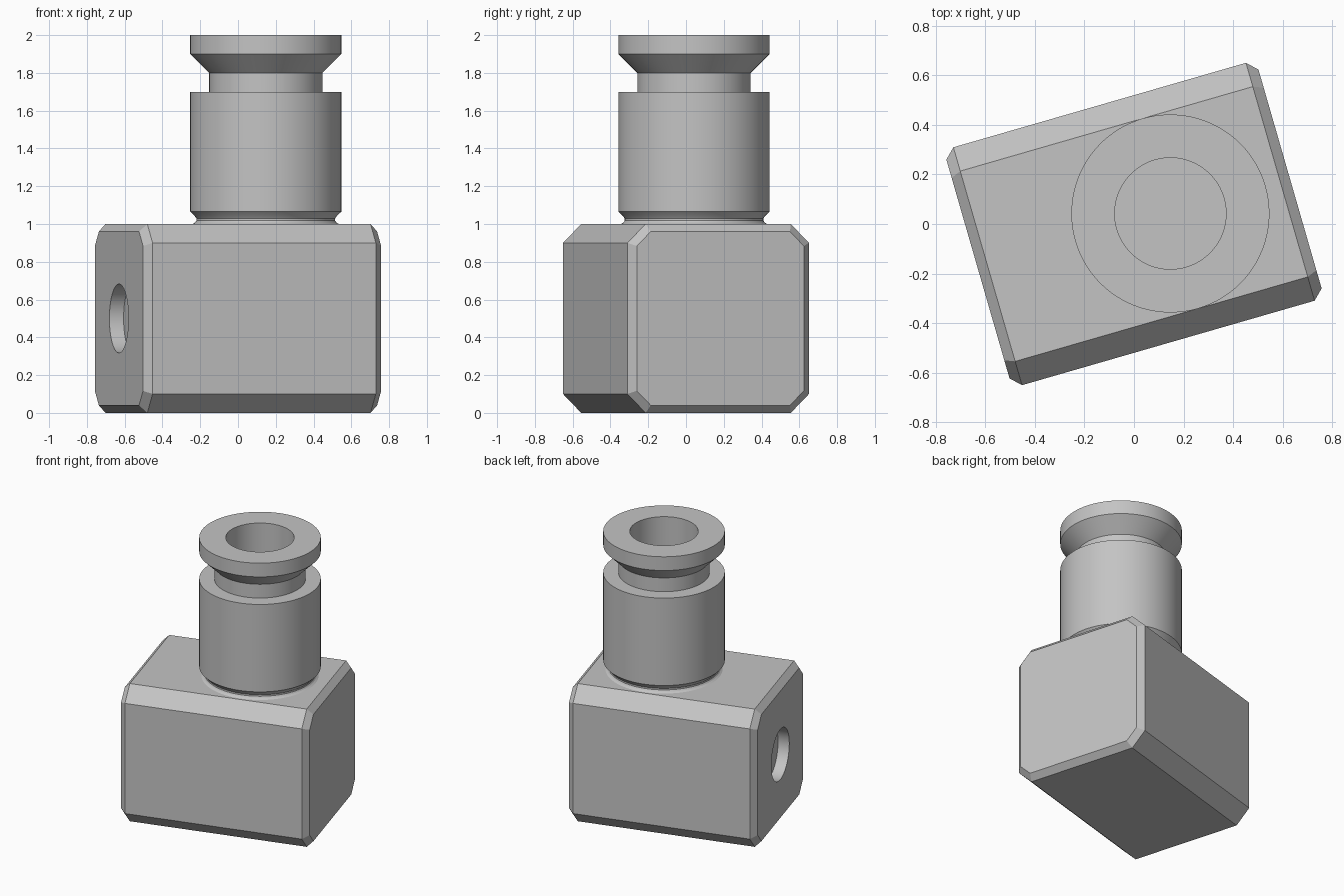
import bpy, bmesh
from math import cos, sin, pi, radians, tan
from mathutils import Matrix

if "Cube" in bpy.data.objects:
    bpy.data.objects.remove(bpy.data.objects["Cube"], do_unlink=True)

TURN = Matrix.Rotation(radians(16.1), 4, 'Z')   # whole fitting is turned about z
SEGMENTS = 96

grey = bpy.data.materials.new("satin_grey")
grey.use_nodes = True
grey.diffuse_color = (0.55, 0.55, 0.55, 1)
grey.node_tree.nodes["Principled BSDF"].inputs["Base Color"].default_value = (0.55, 0.55, 0.55, 1)


def make_object(name, bm):
    bmesh.ops.recalc_face_normals(bm, faces=bm.faces)
    mesh = bpy.data.meshes.new(name)
    bm.to_mesh(mesh)
    bm.free()
    mesh.materials.append(grey)
    obj = bpy.data.objects.new(name, mesh)
    bpy.context.collection.objects.link(obj)
    return obj


def activate(obj):
    bpy.ops.object.select_all(action='DESELECT')
    obj.select_set(True)
    bpy.context.view_layer.objects.active = obj


def loft(bm, rings):
    """Join consecutive closed rings of points with quads."""
    loops = [[bm.verts.new(p) for p in ring] for ring in rings]
    for a, b in zip(loops, loops[1:]):
        for i in range(len(a)):
            j = (i + 1) % len(a)
            bm.faces.new((a[i], a[j], b[j], b[i]))
    return loops


def octagon(x, inset):
    """Chamfered square section of the block, offset inwards by inset."""
    h = 0.5 - inset
    c = 0.4 - inset * tan(pi / 8)
    section = [(h, -c), (h, c), (c, h), (-c, h), (-h, c), (-h, -c), (-c, -h), (c, -h)]
    return [(x, y, z + 0.5) for y, z in section]


# Block: chamfered square bar with bevelled ends
bm = bmesh.new()
loops = loft(bm, [octagon(-0.656, 0.04), octagon(-0.615, 0),
                  octagon(0.615, 0), octagon(0.656, 0.04)])
bm.faces.new(loops[0])
bm.faces.new(loops[-1])
block = make_object("block", bm)

# Side port: blind round hole in one end of the block
bm = bmesh.new()
bmesh.ops.create_cone(bm, cap_ends=True, segments=SEGMENTS, radius1=0.182, radius2=0.182,
                      depth=0.16, matrix=Matrix.Translation((-0.658, 0, 0.5))
                      @ Matrix.Rotation(pi / 2, 4, 'Y'))
cutter = make_object("port_cutter", bm)
cutter.hide_render = True
activate(block)
cut = block.modifiers.new("port", 'BOOLEAN')
cut.operation = 'DIFFERENCE'
cut.solver = 'EXACT'
cut.object = cutter
bpy.ops.object.modifier_apply(modifier=cut.name)
bpy.data.objects.remove(cutter, do_unlink=True)

# Tube connector: turned profile from the base groove to the release collar and bore
profile = [(0.386, 1.0), (0.374, 1.008), (0.367, 1.018), (0.367, 1.029), (0.376, 1.042),
           (0.4, 1.065), (0.4, 1.7), (0.3, 1.7), (0.3, 1.8), (0.4, 1.9),
           (0.4, 2.0), (0.225, 2.0), (0.225, 1.5)]
bm = bmesh.new()
rings = []
for r, z in profile:
    rings.append([(0.153 + r * cos(2 * pi * i / SEGMENTS), r * sin(2 * pi * i / SEGMENTS), z)
                  for i in range(SEGMENTS)])
loops = loft(bm, rings)
bm.faces.new(loops[-1])
bm.faces.new(loops[0])
connector = make_object("tube_connector", bm)

for obj in (block, connector):
    obj.data.transform(TURN)
    activate(obj)
    bpy.ops.object.shade_smooth_by_angle(angle=radians(20))
